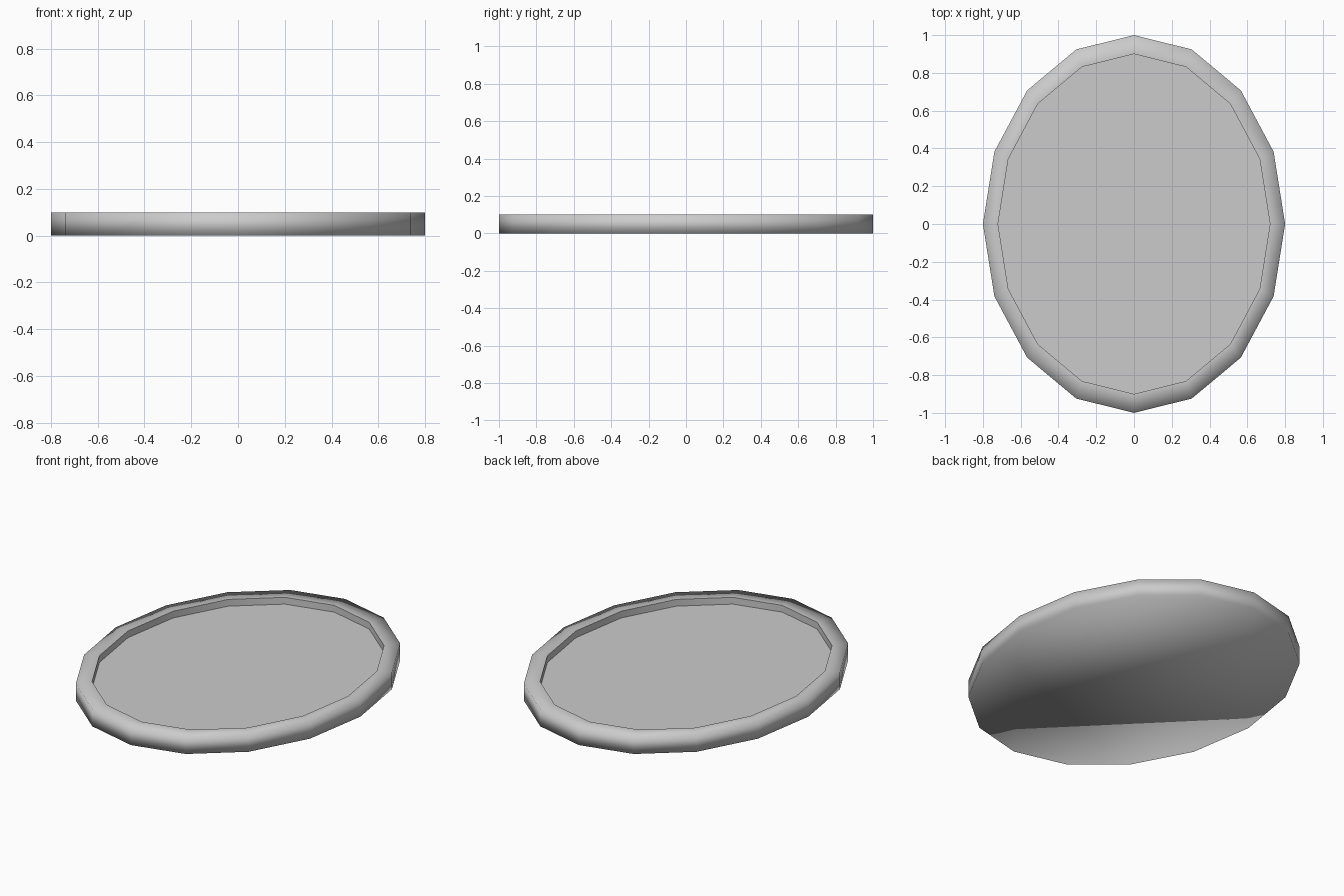
import bpy, bmesh, math

if "Cube" in bpy.data.objects:
    bpy.data.objects.remove(bpy.data.objects["Cube"])

SIDES = 16
bm = bmesh.new()


def oval(scale, z):
    return [bm.verts.new((0.8 * scale * math.cos(2 * math.pi * i / SIDES),
                          scale * math.sin(2 * math.pi * i / SIDES), z))
            for i in range(SIDES)]


def bridge(a, b):
    for i in range(SIDES):
        j = (i + 1) % SIDES
        bm.faces.new((a[i], a[j], b[j], b[i])).smooth = True


# Body: flat underside, outer wall, rim top and inner wall
base, outer, inner, low = oval(1, 0), oval(1, 0.1), oval(0.9, 0.1), oval(0.9, 0.06)
bm.faces.new(base[::-1]).smooth = True
bridge(base, outer)
bridge(outer, inner)
bridge(inner, low)

# Recessed flat floor
floor = bm.faces.new(low)
for ring in (inner, low):
    for i in range(SIDES):
        bm.edges.get((ring[i], ring[(i + 1) % SIDES])).smooth = False

mesh = bpy.data.meshes.new("oval_tray")
bm.to_mesh(mesh)
bm.free()
tray = bpy.data.objects.new("oval_tray", mesh)
bpy.context.collection.objects.link(tray)
